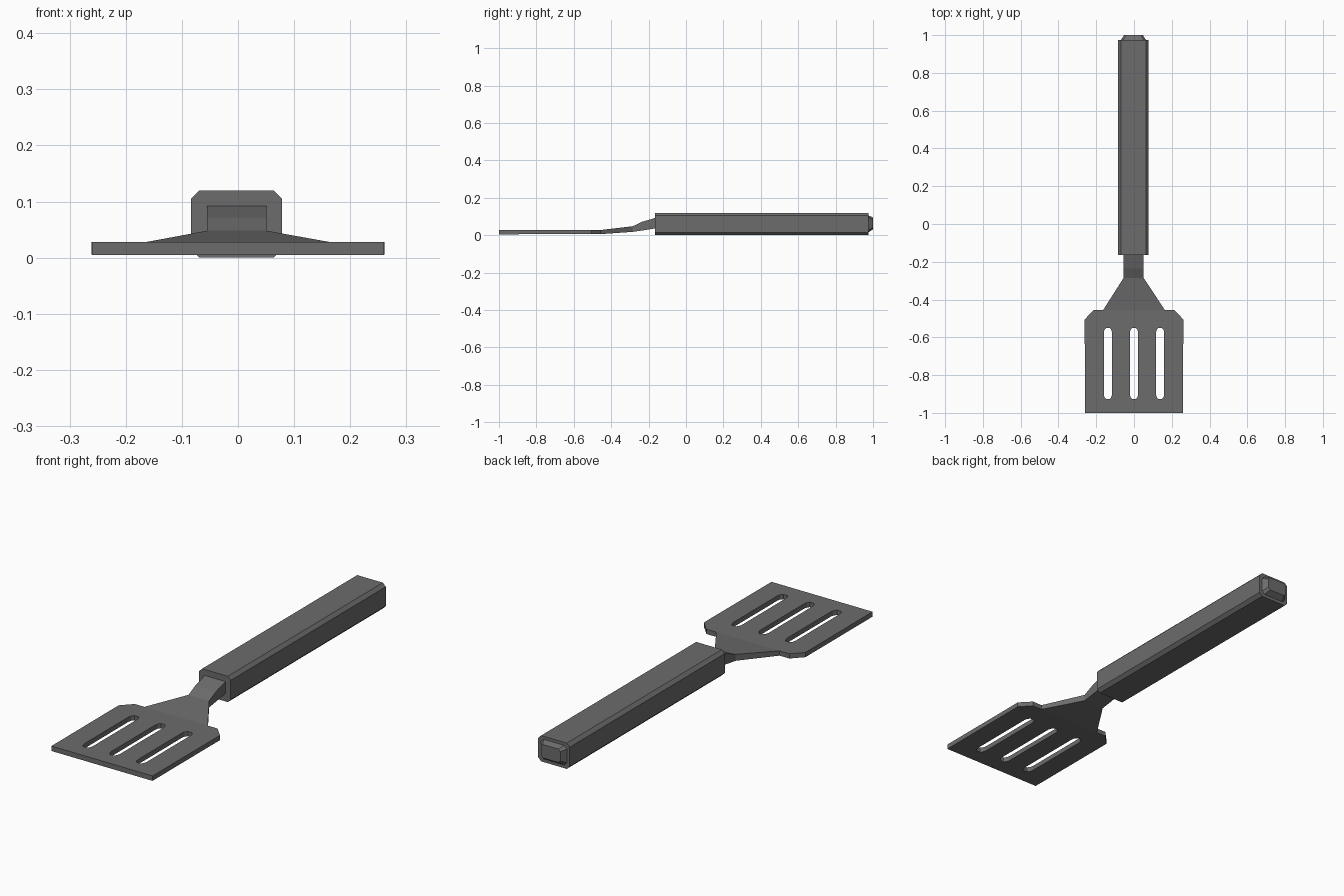
import bpy, bmesh

if "Cube" in bpy.data.objects:
    bpy.data.objects.remove(bpy.data.objects["Cube"])

grey = bpy.data.materials.new("dark grey")
grey.diffuse_color = (0.15, 0.15, 0.15, 1)
grey.use_nodes = True
grey.node_tree.nodes["Principled BSDF"].inputs["Base Color"].default_value = grey.diffuse_color


def finish(bm, name):
    bmesh.ops.recalc_face_normals(bm, faces=bm.faces[:])
    mesh = bpy.data.meshes.new(name)
    bm.to_mesh(mesh)
    bm.free()
    mesh.materials.append(grey)
    ob = bpy.data.objects.new(name, mesh)
    bpy.context.collection.objects.link(ob)


def octagon(hx, z0, z1, c, y, cx=-0.003):
    """Chamfered rectangle in the xz plane."""
    return [(cx + x, y, z) for x, z in (
        (-hx + c, z0), (hx - c, z0), (hx, z0 + c), (hx, z1 - c),
        (hx - c, z1), (-hx + c, z1), (-hx, z1 - c), (-hx, z0 + c))]


def lerp(table, y):
    for (ya, za), (yb, zb) in zip(table, table[1:]):
        if y <= yb:
            return za + (zb - za) * max(0, y - ya) / (yb - ya)
    return table[-1][1]


# Handle: lofted chamfered bar with a small raised tapered end
bm = bmesh.new()
rings = [octagon(0.081, 0, 0.12, 0.015, -0.165),
         octagon(0.081, 0, 0.12, 0.015, 0.975),
         octagon(0.066, 0.015, 0.106, 0.013, 0.975),
         octagon(0.050, 0.032, 0.095, 0.010, 1.0)]
loops = [[bm.verts.new(p) for p in r] for r in rings]
for a, b in zip(loops, loops[1:]):
    for i in range(8):
        j = (i + 1) % 8
        bm.faces.new((a[i], a[j], b[j], b[i]))
bm.faces.new(loops[0])
bm.faces.new(loops[-1])
finish(bm, "handle")

# Blade and neck: flat slotted sheet, thickened and bent up to the handle
bm = bmesh.new()
edges = []


def closed_loop(pts):
    vs = [bm.verts.new((x, y, 0)) for x, y in pts]
    for i in range(len(vs)):
        edges.append(bm.edges.new((vs[i - 1], vs[i])))
    return vs


half = [(0.26, -1), (0.261, -0.505), (0.213, -0.455), (0.163, -0.455)]
outline = closed_loop(half + [(-x, y) for x, y in reversed(half)])
slot = [(0.022, -0.9), (0.019, -0.915), (0.01, -0.927),
        (-0.01, -0.927), (-0.019, -0.915), (-0.022, -0.9)]
slot += [(-x, -1.477 - y) for x, y in slot]
for cx in (-0.138, 0, 0.138):
    closed_loop([(cx + x, y) for x, y in slot])
bmesh.ops.triangle_fill(bm, edges=edges, use_beauty=True)

right, left = outline[3], outline[4]
for y in (-0.285, -0.235, -0.155):
    r, l = bm.verts.new((0.051, y, 0)), bm.verts.new((-0.055, y, 0))
    bm.faces.new((right, r, l, left))
    right, left = r, l

lower = set(bm.verts)
bmesh.ops.extrude_face_region(bm, geom=bm.faces[:])
top = [(-1, 0.028), (-0.455, 0.028), (-0.285, 0.048), (-0.235, 0.072), (-0.155, 0.095)]
bottom = [(-1, 0.005), (-0.455, 0.006), (-0.285, 0.018), (-0.235, 0.025), (-0.155, 0.038)]
for v in bm.verts:
    v.co.z = lerp(bottom if v in lower else top, v.co.y)
finish(bm, "slotted_blade")
